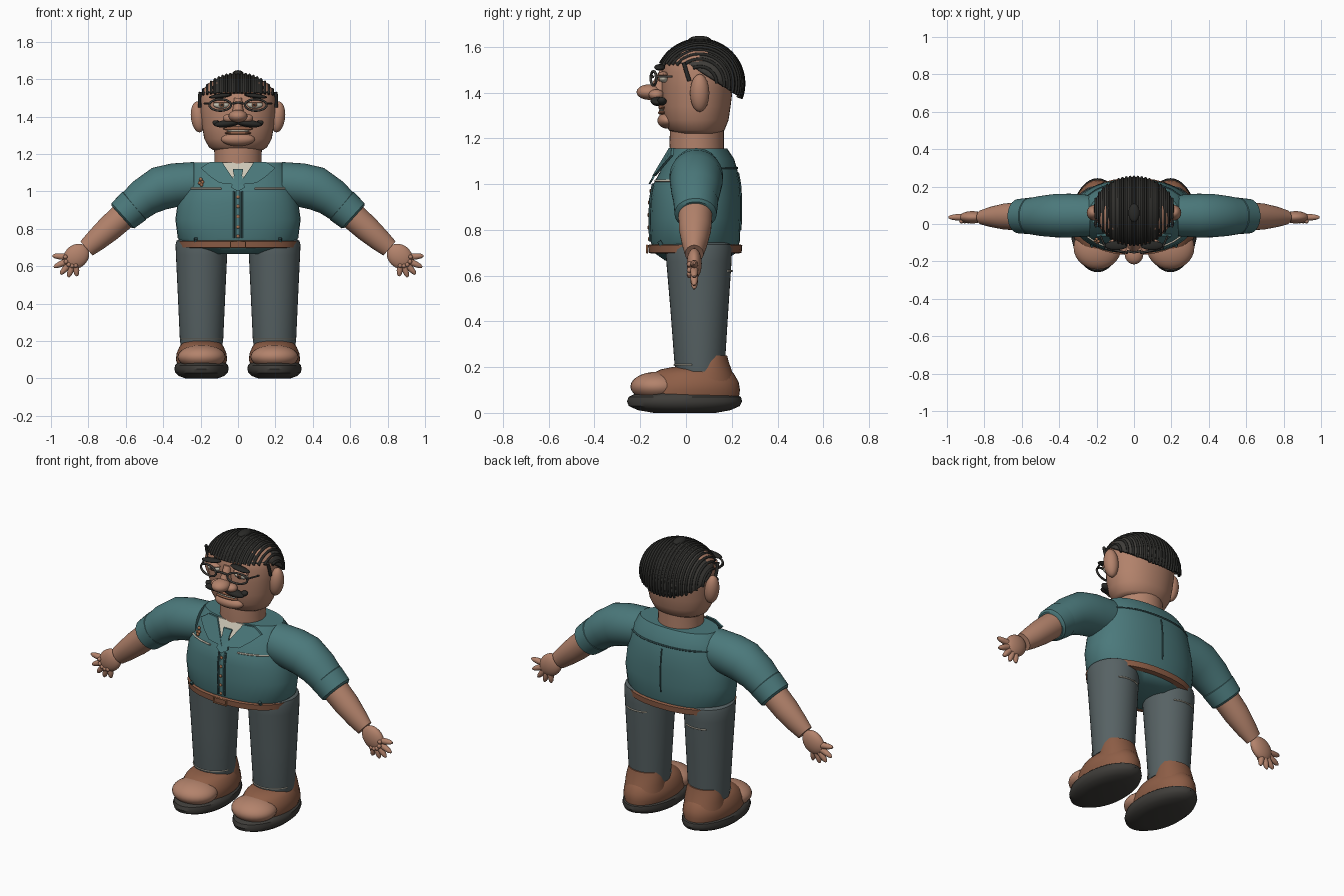
import bpy, bmesh, math
from mathutils import Vector as V

if "Cube" in bpy.data.objects:
    bpy.data.objects.remove(bpy.data.objects["Cube"])

def material(name, c):
    m = bpy.data.materials.new(name)
    m.diffuse_color = (*c, 1)
    m.use_nodes = True
    m.node_tree.nodes["Principled BSDF"].inputs["Base Color"].default_value = m.diffuse_color
    return m

TEAL = material("teal cloth", (0.070, 0.190, 0.198))
DARK = material("dark teal", (0.035, 0.085, 0.09))
SKIN = material("skin", (0.45, 0.225, 0.148))
GREY = material("grey trousers", (0.095, 0.122, 0.127))
BROWN = material("brown leather", (0.27, 0.112, 0.062))
SOLE = material("charcoal", (0.05, 0.047, 0.042))
BLACK = material("black hair", (0.022, 0.022, 0.02))
CREAM = material("cream", (0.60, 0.56, 0.46))
COPPER = material("copper", (0.40, 0.17, 0.08))

def finish(name, bm, mat, angle=40):
    bmesh.ops.recalc_face_normals(bm, faces=bm.faces)
    me = bpy.data.meshes.new(name)
    bm.to_mesh(me)
    bm.free()
    me.materials.append(mat)
    me.shade_smooth()
    me.set_sharp_from_angle(angle=math.radians(angle))
    ob = bpy.data.objects.new(name, me)
    bpy.context.collection.objects.link(ob)
    return ob

def ball(name, loc, r, mat, tilt=0.0, seg=28):
    """Ellipsoid, optionally tilted about y."""
    bm = bmesh.new()
    bmesh.ops.create_uvsphere(bm, u_segments=seg, v_segments=seg // 2, radius=1)
    ob = finish(name, bm, mat)
    ob.location, ob.scale, ob.rotation_euler = loc, r, (0, tilt, 0)
    return ob

def ring_point(c, u, v, a, p):
    f = lambda t: math.copysign(abs(t) ** (2 / p), t)
    return V(c) + V(u) * f(math.cos(a)) + V(v) * f(math.sin(a))

def loft(name, secs, mat, n=40, p=2.0):
    """Skin a list of (centre, u vector, v vector) elliptical sections."""
    bm = bmesh.new()
    rings = [[bm.verts.new(ring_point(c, u, v, 2 * math.pi * i / n, p)) for i in range(n)]
             for c, u, v in secs]
    for a, b in zip(rings, rings[1:]):
        for i in range(n):
            bm.faces.new((a[i], a[(i + 1) % n], b[(i + 1) % n], b[i]))
    bm.faces.new(rings[0])
    bm.faces.new(rings[-1])
    return finish(name, bm, mat)

def stack(name, x, rows, mat, p=2.0):
    """Upright loft from rows of (z, half width, front y, back y)."""
    return loft(name, [((x, (f + b) / 2, z), (rx, 0, 0), (0, (b - f) / 2, 0))
                       for z, rx, f, b in rows], mat, p=p)

def limb(name, s, rows, mat):
    """Loft in the xz plane from rows of (x, z, dx, dz, r, y, ry)."""
    secs = []
    for x, z, dx, dz, r, y, ry in rows:
        d = V((dx, dz)).normalized()
        secs.append(((s * x, y, z), (-s * d.y * r, 0, d.x * r), (0, ry, 0)))
    return loft(name, secs, mat)

def tube(name, pts, r, mat, closed=False):
    cu = bpy.data.curves.new(name, 'CURVE')
    cu.dimensions = '3D'
    cu.bevel_depth, cu.bevel_resolution, cu.use_fill_caps = r, 2, True
    sp = cu.splines.new('POLY')
    sp.points.add(len(pts) - 1)
    for q, co in zip(sp.points, pts):
        q.co = (*co, 1)
    sp.use_cyclic_u = closed
    cu.materials.append(mat)
    ob = bpy.data.objects.new(name, cu)
    bpy.context.collection.objects.link(ob)
    return ob

def plate(name, pts, th, mat):
    """Thin plate extruded back along y from an outline."""
    bm = bmesh.new()
    f = bm.faces.new([bm.verts.new(p) for p in pts])
    g = bmesh.ops.extrude_face_region(bm, geom=[f])
    for v in g['geom']:
        if isinstance(v, bmesh.types.BMVert):
            v.co.y += th
    return finish(name, bm, mat, 20)

# Torso, with a function that finds its front or back surface
TORSO = [(0.665, 0.14, -0.09, 0.17), (0.70, 0.28, -0.14, 0.22), (0.75, 0.322, -0.155, 0.235),
         (0.85, 0.335, -0.158, 0.24), (0.94, 0.322, -0.154, 0.24), (1.0, 0.305, -0.143, 0.236),
         (1.06, 0.29, -0.11, 0.225), (1.11, 0.27, -0.085, 0.21), (1.155, 0.24, -0.055, 0.18)]
stack("shirt_body", 0, TORSO, TEAL, 2.2)

def surf(x, z, off=0.004, back=False):
    for a, b in zip(TORSO, TORSO[1:]):
        if a[0] <= z <= b[0]:
            t = (z - a[0]) / (b[0] - a[0])
            rx, f, k = (a[i] + t * (b[i] - a[i]) for i in (1, 2, 3))
            h = (k - f) / 2 * max(0, 1 - abs(x / rx) ** 2.2) ** (1 / 2.2)
            return (x, (f + k) / 2 + (h + off if back else -h - off), z)

# Belt and buckle
stack("belt", 0, [(0.697, 0.29, -0.152, 0.232), (0.70, 0.318, -0.163, 0.243),
                  (0.733, 0.322, -0.166, 0.246), (0.737, 0.29, -0.155, 0.235)], BROWN, 2.2)
tube("buckle", [(x, -0.17, z) for x, z in ((-.04, .70), (.04, .70), (.04, .732), (-.04, .732))],
     0.005, COPPER, True)

# Front placket, buttons, tie, shirt front, seams
rows = [0.75 + 0.25 * i / 8 for i in range(9)]
for x in (-0.022, 0.022):
    tube("placket_edge", [surf(x, z, 0.002) for z in rows], 0.005, DARK)
tube("placket", [surf(0, z, -0.008) for z in rows], 0.014, TEAL)
for z in (0.76, 0.81, 0.865, 0.92, 0.97):
    ball("button", surf(0, z, 0.007), (0.009, 0.005, 0.009), COPPER, seg=12)
tube("back_seam", [surf(0, z, 0.001, True) for z in (0.8, 0.85, 0.94, 1.0, 1.05)], 0.004, DARK)
tube("yoke_seam", [surf(-0.25 + 0.05 * i, 1.07, 0.001, True) for i in range(11)], 0.005, DARK)

def lap(x, z, off=0.0):
    return (x, -0.142 + (z - 1.03) * 0.55 + 0.8 * x * x - off, z)

plate("inner_shirt", [lap(-.09, 1.155), lap(.09, 1.155), lap(0, 1.035)], 0.009, CREAM)
plate("tie", [lap(x, z, 0.006) for x, z in
              ((-.028, 1.12), (.028, 1.12), (.022, 1.085), (.036, 1.02), (0, 1.0), (-.036, 1.02), (-.022, 1.085))],
      0.009, TEAL)

# Hand directions: thumb and fingers
TIPS = [(0.985, 0.655), (0.978, 0.598), (0.945, 0.562), (0.905, 0.547), (0.862, 0.552)]

for s in (-1, 1):
    # Collar flaps, pocket stitching, belt loops
    plate("lapel", [lap(s * x, z, 0.009) for x, z in
                    ((.085, 1.157), (.15, 1.157), (.2, 1.125), (.15, 1.08), (.1, 1.045), (.005, 1.035))], 0.012, TEAL)
    tube("pocket_stitching", [surf(s * (0.09 + 0.04 * i), 1.015) for i in range(5)], 0.005, CREAM)
    tube("belt_loop", [surf(s * 0.225, z, 0.01) for z in (0.705, 0.75)], 0.009, DARK)

    # Sleeve, rolled cuff, forearm
    limb("sleeve", s, [(.235, 1.045, 1, 0, .112, .045, .11), (.34, 1.033, 1, -.15, .117, .045, .117),
                       (.42, 1.015, 1, -.35, .117, .045, .116), (.50, .968, .8, -.6, .104, .043, .107),
                       (.59, .893, .76, -.65, .088, .042, .09)], TEAL)
    limb("sleeve_cuff", s, [(.548, .928, .76, -.65, .09, .043, .09), (.555, .922, .76, -.65, .098, .043, .098),
                            (.615, .87, .74, -.67, .091, .042, .092), (.622, .863, .74, -.67, .08, .042, .08)], TEAL)
    limb("forearm", s, [(.60, .88, .76, -.65, .074, .041, .075), (.69, .80, .76, -.65, .070, .04, .07),
                        (.76, .738, .76, -.65, .060, .038, .055), (.81, .695, .76, -.65, .05, .036, .04)], SKIN)
    # Hand
    ball("palm", (s * .865, .036, .652), (.075, .033, .062), SKIN, s * 0.72)
    for i, (x, z) in enumerate(TIPS):
        b = V((0.872, 0.645))
        t = V((x, z))
        q = b.lerp(t, 0.45)
        m = b.lerp(t, 0.75)
        limb("finger", s, [(*b, *(t - b), .017, .036, .017), (*q, *(t - b), .0175, .036, .0175),
                           (*m, *(t - b), .016, .036, .016), (*b.lerp(t, .95), *(t - b), .012, .036, .012),
                           (*b.lerp(t, 1.06), *(t - b), .005, .036, .005)], SKIN)
        ball("knuckle", (s * q.x, .015, q.y), (.012, .012, .012), SKIN, seg=12)

    # Trouser leg, hem stitching, back pocket line
    stack("trouser_leg", s * 0.195, [(.18, .112, -.045, .168), (.21, .116, -.05, .17), (.45, .127, -.068, .185),
                                     (.66, .137, -.086, .199), (.715, .139, -.09, .201), (.735, .134, -.086, .197),
                                     (.745, .118, -.07, .18)], GREY)
    tube("hem_stitching", [(s * .195 + .118 * math.cos(a), .06 + .112 * math.sin(a), .21)
                           for a in [math.pi * (1.1 + .8 * i / 10) for i in range(11)]], 0.003, CREAM)
    tube("back_pocket_stitching", [(s * .195 + .138 * math.sin(a), .056 + .145 * math.cos(a), .62)
                                   for a in (-.5, -.25, 0, .25, .5)], 0.004, CREAM)

    # Shoe: sole, upper, heel collar, toe cap, lace
    X = s * 0.195
    stack("shoe_sole", X, [(0.0, .085, -.14, .13), (.012, .12, -.21, .195), (.03, .14, -.25, .235),
                           (.05, .145, -.258, .245), (.07, .142, -.25, .24), (.085, .125, -.22, .21)], SOLE)
    stack("shoe_upper", X, [(.06, .125, -.215, .23), (.10, .137, -.20, .236), (.135, .133, -.185, .23),
                            (.17, .118, -.15, .21), (.19, .1, -.11, .19), (.2, .07, -.06, .16)], BROWN)
    stack("shoe_collar", X, [(.12, .12, -.06, .225), (.18, .112, .0, .202), (.225, .105, .02, .186),
                             (.25, .095, .04, .18)], BROWN)
    ball("toe_cap", (X, -.125, .115), (.128, .118, .065), SKIN)
    tube("lace", [(X + x, -.075, .19 - abs(x) * .25) for x in (-.07, -.03, 0, .03, .07)], 0.006, CREAM)

    # Ear, sideburn
    ball("ear", (s * .212, .06, 1.398), (.04, .042, .083), SKIN, s * 0.1)
    tube("sideburn", [(s * .203, -.01, 1.53), (s * .206, .002, 1.49), (s * .204, .015, 1.45)], 0.009, BLACK)
    # Eye, brow, spectacles
    ball("eye_white", (s * .09, -.098, 1.463), (.042, .02, .02), CREAM)
    ball("eye_iris", (s * .088, -.115, 1.463), (.014, .008, .015), BROWN, seg=14)
    ball("eye_pupil", (s * .088, -.121, 1.463), (.007, .004, .008), BLACK, seg=12)
    ball("eyelid", (s * .09, -.1, 1.48), (.046, .022, .012), SKIN)
    ball("eyebrow", (s * .095, -.115, 1.51), (.062, .024, .012), BLACK, s * 0.12)
    tube("spectacle_rim", [(s * .095 + .058 * math.cos(a), -.142 + .012 * math.cos(a) * s, 1.462 + .031 * math.sin(a))
                           for a in [math.pi * i / 12 for i in range(24)]], 0.006, SOLE, True)
    tube("spectacle_arm", [(s * .15, -.135, 1.47), (s * .18, -.06, 1.47)], 0.005, SOLE)
    # Nostril, moustache half
    ball("nostril", (s * .047, -.13, 1.39), (.034, .033, .024), SKIN)
    ball("moustache", (s * .058, -.125, 1.363), (.068, .03, .02), BLACK, s * 0.12)
    ball("moustache_tip", (s * .112, -.105, 1.362), (.026, .02, .016), BLACK, s * -0.4)

# Neck, head, nose, mouth, chin
stack("neck", 0, [(1.10, .128, -.068, .165), (1.18, .126, -.072, .165), (1.24, .128, -.07, .165)], SKIN)
stack("head", 0, [(1.222, .135, -.05, .15), (1.235, .155, -.075, .168), (1.28, .18, -.095, .186),
                  (1.34, .191, -.104, .195), (1.42, .199, -.107, .205), (1.49, .203, -.105, .21),
                  (1.54, .19, -.095, .2), (1.58, .155, -.06, .17), (1.605, .1, -.01, .12)], SKIN, 2.1)
ball("nose_tip", (0, -.16, 1.402), (.05, .056, .034), SKIN)
limb("nose_bridge", 1, [(0, 1.40, 0, 1, .036, -.115, .05), (0, 1.45, 0, 1, .026, -.105, .038),
                        (0, 1.5, 0, 1, .022, -.095, .018)], SKIN)
tube("spectacle_bridge", [(-.038, -.145, 1.468), (0, -.152, 1.476), (.038, -.145, 1.468)], 0.006, SOLE)
ball("upper_lip", (0, -.103, 1.335), (.08, .018, .012), BROWN)
ball("teeth", (0, -.106, 1.323), (.06, .012, .008), CREAM)
ball("lower_lip", (0, -.103, 1.312), (.07, .02, .01), BROWN)
ball("chin", (0, -.08, 1.278), (.09, .045, .036), SKIN)
tube("forehead_crease", [(x, -.105 + 1.2 * x * x, 1.528) for x in (-.08, -.04, 0, .04, .08)], 0.004, BROWN)
# Lapel pin
for x, z in ((-.2, 1.065), (-.19, 1.05), (-.205, 1.045), (-.195, 1.035)):
    ball("lapel_pin", surf(x, z, .012), (.01, .008, .01), COPPER, seg=10)

# Hair cap: ellipsoid trimmed along the hairline, with combed strands
HC, HR = V((0, .06, 1.44)), V((.222, .192, .19))
hairline = lambda y: 1.528 - 0.64 * max(0, y - .01)
bm = bmesh.new()
bmesh.ops.create_uvsphere(bm, u_segments=56, v_segments=32, radius=1)
for v in bm.verts:
    v.co = V([HC[i] + HR[i] * v.co[i] for i in range(3)])
for no in ((0, 0, 1), (0, .64, 1)):
    bmesh.ops.bisect_plane(bm, geom=bm.verts[:] + bm.edges[:] + bm.faces[:],
                           plane_co=(0, .01, 1.528), plane_no=no)
gone = [f for f in bm.faces if f.calc_center_median().z < hairline(f.calc_center_median().y)]
bmesh.ops.delete(bm, geom=gone, context='FACES')
hair = finish("hair_cap", bm, SOLE)
sol = hair.modifiers.new("thickness", 'SOLIDIFY')
sol.thickness = 0.015
for i in range(-10, 11):
    x = i * .0205
    k = math.sqrt(1 - (x / HR.x) ** 2)
    pts = [(x, HC.y - HR.y * k * math.cos(t), HC.z + HR.z * k * math.sin(t))
           for t in [-.5 + 4.14 * j / 60 for j in range(61)]]
    pts = [q for q in pts if q[2] > hairline(q[1]) - .012]
    if len(pts) > 2:
        tube("hair_strand", pts, 0.0075, BLACK)
ball("hair_tuft", (0, .06, 1.63), (.03, .05, .018), BLACK, seg=16)

# Turn the tubes into meshes
bpy.ops.object.select_all(action='DESELECT')
for ob in bpy.context.scene.objects:
    if ob.type == 'CURVE':
        ob.select_set(True)
        bpy.context.view_layer.objects.active = ob
bpy.ops.object.convert(target='MESH')
